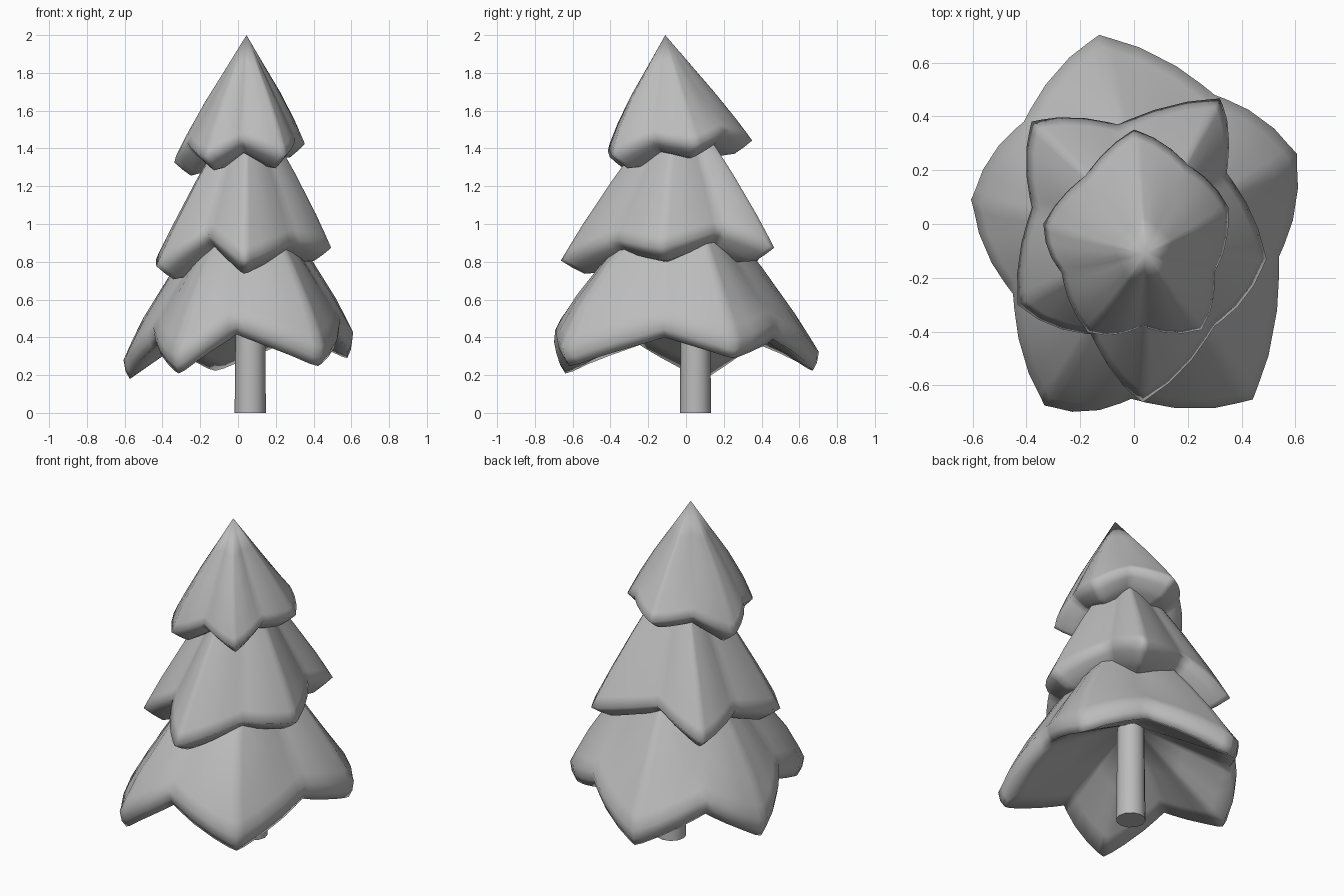
import bpy, bmesh, math
from mathutils import Vector

if "Cube" in bpy.data.objects:
    bpy.data.objects.remove(bpy.data.objects["Cube"], do_unlink=True)

grey = bpy.data.materials.new("plain grey")
grey.use_nodes = True
colour = (0.5, 0.5, 0.5, 1)
grey.diffuse_color = colour
grey.node_tree.nodes["Principled BSDF"].inputs["Base Color"].default_value = colour


def finish(bm, name, angle):
    bmesh.ops.recalc_face_normals(bm, faces=bm.faces)
    mesh = bpy.data.meshes.new(name)
    bm.to_mesh(mesh)
    bm.free()
    mesh.materials.append(grey)
    obj = bpy.data.objects.new(name, mesh)
    bpy.context.collection.objects.link(obj)
    bpy.ops.object.select_all(action='DESELECT')
    obj.select_set(True)
    bpy.context.view_layer.objects.active = obj
    bpy.ops.object.shade_smooth_by_angle(angle=math.radians(angle))


def hem(corners):
    """Rounded lobes through alternating tip and valley points."""
    points = []
    count = len(corners)
    for i in range(count):
        a, b = Vector(corners[i]), Vector(corners[(i + 1) % count])
        for step in (0, .12, .35, .65, .88):
            p = a.lerp(b, step)
            swell = 1 + .06 * math.sin(math.pi * step)
            points.append(Vector((p.x * swell, p.y * swell, p.z)))
    # Blunt the tips and leave the valleys creased
    old = [p.copy() for p in points]
    n = len(points)
    for i in range(0, n, 10):
        points[i] = old[i] * .6 + (old[i - 1] + old[(i + 1) % n]) * .2
        points[i].xy = points[i].xy * 1.015
    return points


def tier(name, apex, corners, bulge, lean, lip, drop, inner):
    """Skirt from an apex to a lobed hem, with a lip and an underside."""
    apex, inner = Vector(apex), Vector(inner)
    rim = hem(corners)
    n = len(rim)
    rings = []
    for s in (.3, .55, .8, .93, 1):
        wave = math.sin(math.pi * s ** 1.5)
        ring = []
        for i, r in enumerate(rim):
            lobe = .5 + .5 * math.cos(math.tau * i / 10)
            out = Vector((r.x - apex.x, r.y - apex.y, .35)).normalized()
            p = apex.lerp(r, s) + out * bulge * lobe * wave
            p.y -= lean * wave
            ring.append(p)
        rings.append(ring)
    # Lip turned under, then the hollow underside
    low = [Vector((inner.x + (r.x - inner.x) * lip,
                   inner.y + (r.y - inner.y) * lip, r.z - drop)) for r in rim]
    rings.append([r.lerp(l, .55) + (r - inner) * .012 for r, l in zip(rim, low)])
    rings.append(low)
    for s in (.15, .5):
        rings.append([l.lerp(inner, s) for l in low])

    bm = bmesh.new()
    loops = [[bm.verts.new(p) for p in ring] for ring in rings]
    top, end = bm.verts.new(apex), bm.verts.new(inner)
    for i in range(n):
        j = (i + 1) % n
        bm.faces.new((top, loops[0][i], loops[0][j]))
        for a, b in zip(loops, loops[1:]):
            bm.faces.new((a[i], b[i], b[j], a[j]))
        bm.faces.new((end, loops[-1][j], loops[-1][i]))
    finish(bm, name, 120)


# Foliage: each list alternates lobe tip and valley
tier("lower_foliage", (.05, 0, 1.28), [
    (.44, -.65, .34), (.54, -.12, .5), (.6, .26, .385), (.3, .48, .49),
    (-.13, .7, .315), (-.41, .38, .47), (-.6, .09, .27), (-.45, -.26, .46),
    (-.33, -.67, .3), (-.01, -.65, .515)],
    .045, .025, .95, .1, (.06, .05, .62))

tier("middle_foliage", (.05, -.04, 1.72), [
    (.03, -.66, .8), (.3, -.38, .92), (.49, -.13, .87), (.345, .19, .97),
    (.32, .465, .87), (-.06, .37, .95), (-.38, .38, .8), (-.38, .06, .89),
    (-.43, -.3, .77), (-.16, -.41, .95)],
    .015, 0, .8, .07, (.03, -.03, .78))

tier("upper_foliage", (.045, -.11, 2), [
    (.25, -.39, 1.36), (.3, -.18, 1.46), (.35, .06, 1.42), (.2, .22, 1.5),
    (0, .35, 1.44), (-.18, .18, 1.46), (-.335, 0, 1.32), (-.27, -.18, 1.43),
    (-.17, -.4, 1.35), (.03, -.38, 1.45)],
    .018, .012, .76, .07, (.03, -.04, 1.33))

# Trunk
bm = bmesh.new()
bmesh.ops.create_cone(bm, cap_ends=True, segments=12, radius1=.083, radius2=.075, depth=.75)
bmesh.ops.translate(bm, verts=bm.verts, vec=(.065, .05, .375))
finish(bm, "trunk", 40)
